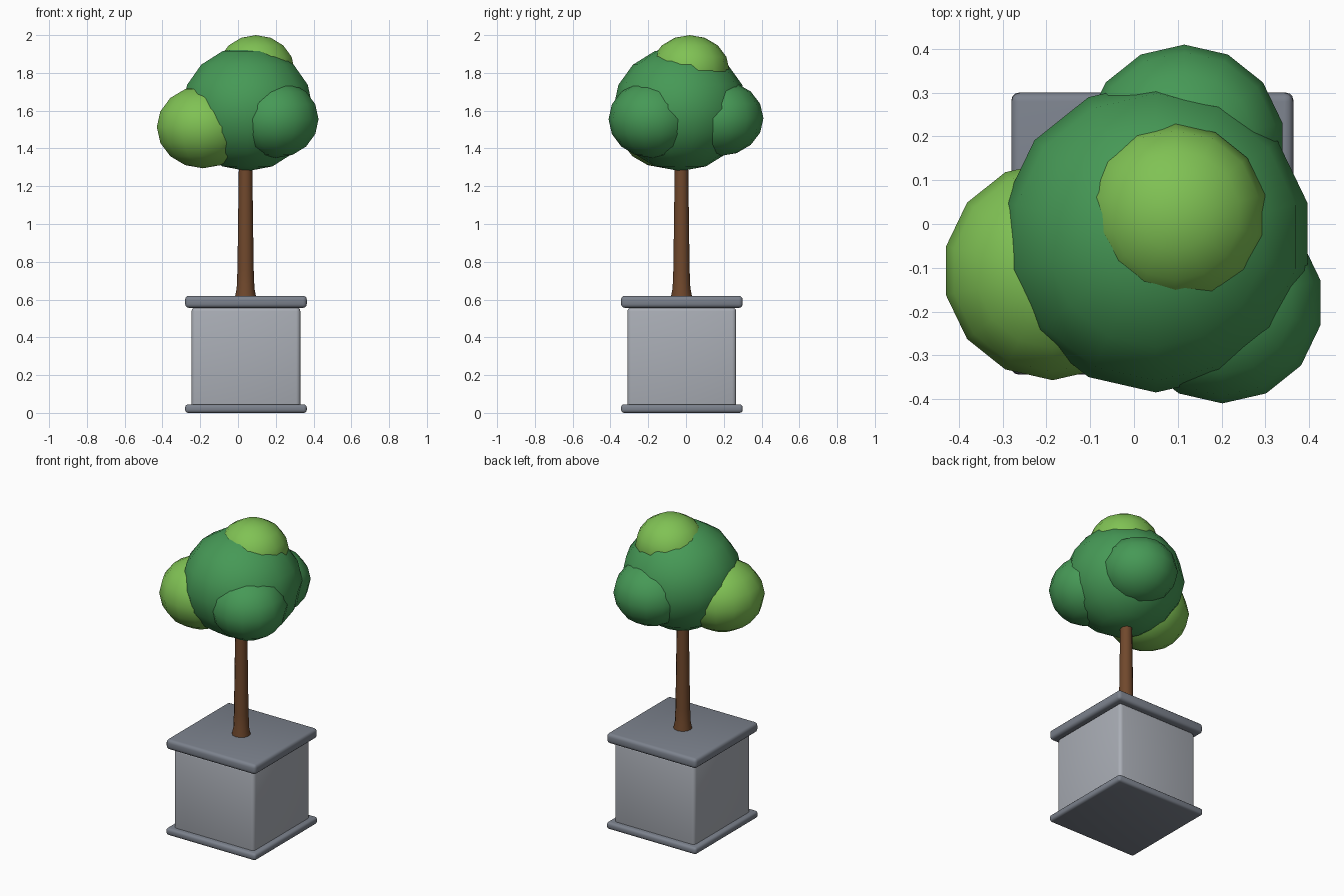
import bpy, bmesh, math

if "Cube" in bpy.data.objects:
    bpy.data.objects.remove(bpy.data.objects["Cube"])


def material(name, r, g, b):
    lin = [((c / 255 + 0.055) / 1.055) ** 2.4 for c in (r, g, b)]
    m = bpy.data.materials.new(name)
    m.diffuse_color = (*lin, 1)
    m.use_nodes = True
    m.node_tree.nodes["Principled BSDF"].inputs["Base Color"].default_value = m.diffuse_color
    return m


STONE = material("light_stone", 170, 174, 182)
TRIM = material("dark_stone", 124, 130, 141)
BARK = material("bark", 112, 72, 44)
LEAF = material("leaf_green", 70, 153, 86)
LIME = material("lime_green", 128, 194, 84)


def make(name, bm, mat, angle):
    bmesh.ops.recalc_face_normals(bm, faces=bm.faces)
    me = bpy.data.meshes.new(name)
    bm.to_mesh(me)
    bm.free()
    me.materials.append(mat)
    ob = bpy.data.objects.new(name, me)
    bpy.context.collection.objects.link(ob)
    bpy.ops.object.select_all(action='DESELECT')
    ob.select_set(True)
    bpy.context.view_layer.objects.active = ob
    bpy.ops.object.shade_smooth_by_angle(angle=math.radians(angle))
    return ob


def slab(name, half, z0, z1, bevel, mat):
    bm = bmesh.new()
    bmesh.ops.create_cube(bm, size=1)
    for v in bm.verts:
        v.co = (0.042 + v.co.x * 2 * half, -0.022 + v.co.y * 2 * half,
                z0 + (v.co.z + 0.5) * (z1 - z0))
    bmesh.ops.bevel(bm, geom=bm.edges[:], offset=bevel, segments=3,
                    profile=0.5, affect='EDGES')
    make(name, bm, mat, 40)


def blob(name, centre, r, rz, mat):
    bm = bmesh.new()
    bmesh.ops.create_uvsphere(bm, u_segments=14, v_segments=8, radius=1)
    # a 14-sided ring with corners on the y axis
    turn = 0 if any(abs(v.co.x) < 1e-4 and v.co.y > 0.99 for v in bm.verts) else math.pi / 2
    c, s = math.cos(turn), math.sin(turn)
    for v in bm.verts:
        x, y, z = v.co
        v.co = (centre[0] + r * (c * x - s * y), centre[1] + r * (s * x + c * y),
                centre[2] + rz * z)
    make(name, bm, mat, 80)


# planter
slab("planter_base", 0.322, 0.0, 0.045, 0.016, TRIM)
slab("planter_body", 0.288, 0.015, 0.56, 0.022, STONE)
slab("planter_rim", 0.322, 0.556, 0.62, 0.02, TRIM)

# trunk with a flared foot
bm = bmesh.new()
N = 12
rings = []
for z, r in ((0.60, 0.056), (0.62, 0.055), (0.66, 0.047), (0.76, 0.043), (1.28, 0.036), (1.45, 0.033)):
    rings.append([bm.verts.new((0.04 + r * math.cos(2 * math.pi * i / N),
                                -0.024 + r * math.sin(2 * math.pi * i / N), z))
                  for i in range(N)])
for a, b in zip(rings, rings[1:]):
    for i in range(N):
        j = (i + 1) % N
        bm.faces.new((a[i], a[j], b[j], b[i]))
bm.faces.new(rings[0])
bm.faces.new(rings[-1])
make("trunk", bm, BARK, 50)

# foliage
blob("main_crown", (0.05, -0.03, 1.61), 0.355, 0.33, LEAF)
blob("left_leaf_ball", (-0.186, -0.107, 1.513), 0.25, 0.218, LIME)
blob("right_leaf_ball", (0.202, -0.18, 1.555), 0.23, 0.205, LEAF)
blob("back_leaf_ball", (0.115, 0.18, 1.56), 0.23, 0.2, LEAF)
blob("top_leaf_ball", (0.095, 0.02, 1.813), 0.21, 0.187, LIME)
